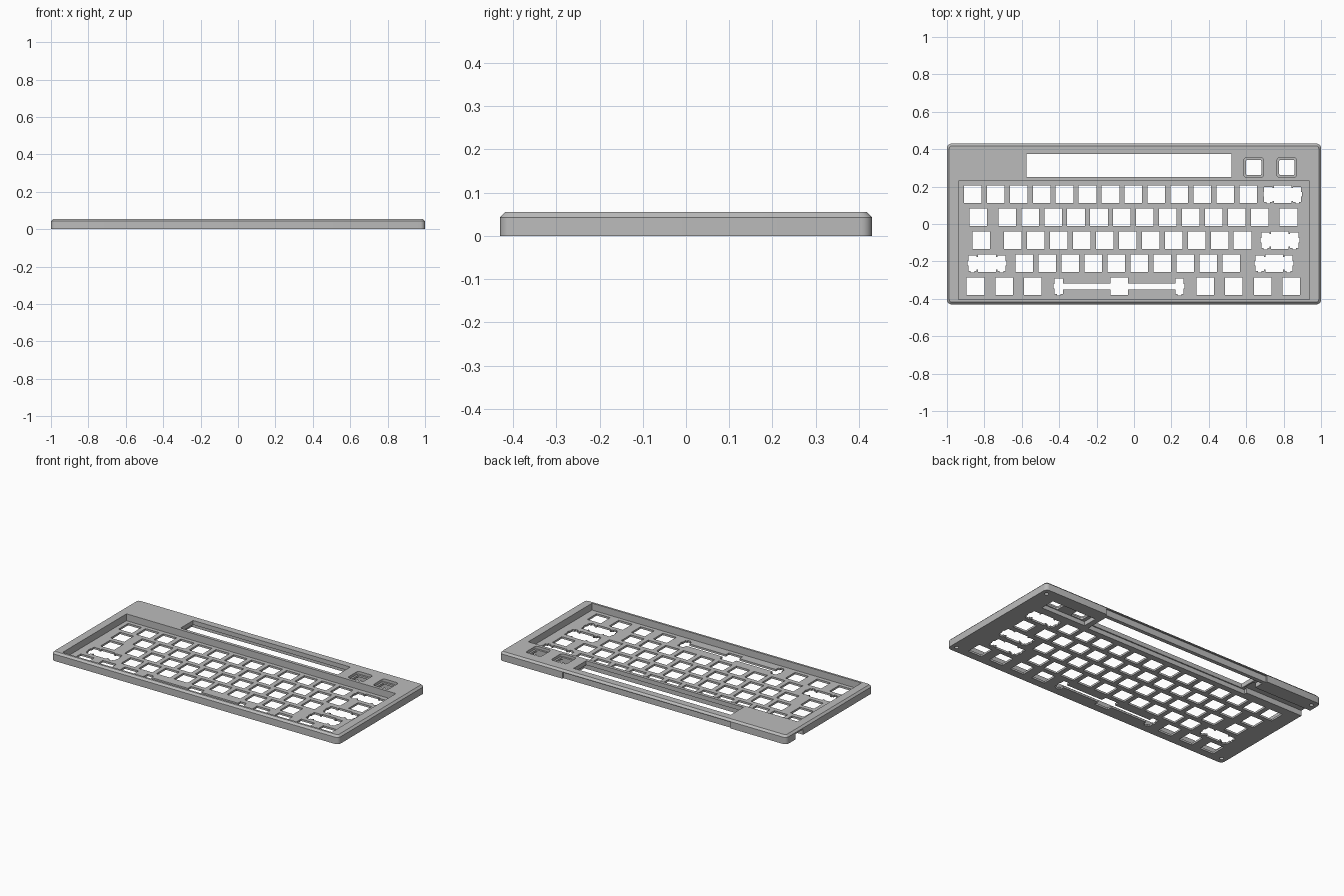
import bpy
import bmesh
import math

if "Cube" in bpy.data.objects:
    bpy.data.objects.remove(bpy.data.objects["Cube"], do_unlink=True)

UNIT = 0.1228          # key pitch
LEFT = -0.924          # left edge of the key field
HOLE = 0.047           # half width of a switch hole
PLATE = 0.012          # plate thickness
HEIGHT = 0.055
LOW, HIGH = -0.1, 0.1  # cutter overshoot

grey = bpy.data.materials.new("case_grey")
grey.use_nodes = True
colour = (0.5, 0.5, 0.5, 1)
grey.diffuse_color = colour
grey.node_tree.nodes["Principled BSDF"].inputs["Base Color"].default_value = colour


def rect(x0, x1, y0, y1):
    return [(x0, y0), (x1, y0), (x1, y1), (x0, y1)]


def square(cx, cy, half):
    return rect(cx - half, cx + half, cy - half, cy + half)


def rounded(cx, cy, hx, hy, r, steps=5):
    """Rounded rectangle outline, counter-clockwise."""
    pts = []
    for q, (sx, sy) in enumerate([(1, 1), (-1, 1), (-1, -1), (1, -1)]):
        for i in range(steps + 1):
            a = math.pi / 2 * (q + i / steps)
            pts.append((cx + sx * (hx - r) + r * math.cos(a),
                        cy + sy * (hy - r) + r * math.sin(a)))
    return pts


def loft(bm, *layers):
    """Closed solid through matching outlines, given as (outline, z)."""
    rings = [[bm.verts.new((x, y, z)) for x, y in pts] for pts, z in layers]
    for a, b in zip(rings, rings[1:]):
        for i in range(len(a)):
            j = (i + 1) % len(a)
            bm.faces.new((a[i], a[j], b[j], b[i]))
    bm.faces.new(rings[0][::-1])
    bm.faces.new(rings[-1])


def prism(bm, pts, z0=LOW, z1=HIGH):
    loft(bm, (pts, z0), (pts, z1))


def finish(name, bm):
    bmesh.ops.recalc_face_normals(bm, faces=bm.faces)
    mesh = bpy.data.meshes.new(name)
    bm.to_mesh(mesh)
    bm.free()
    mesh.materials.append(grey)
    obj = bpy.data.objects.new(name, mesh)
    bpy.context.collection.objects.link(obj)
    return obj


def cut(target, bm):
    """Subtract a group of solids from the target."""
    cutter = finish("cutter", bm)
    cutter.hide_render = True
    mod = target.modifiers.new("cut", "BOOLEAN")
    mod.operation = "DIFFERENCE"
    mod.solver = "EXACT"
    mod.object = cutter
    bpy.context.view_layer.objects.active = target
    bpy.ops.object.modifier_apply(modifier=mod.name)
    bpy.data.objects.remove(cutter, do_unlink=True)


def mirrored(half, cx, cy):
    """Complete a right-hand outline by mirroring it, then place it."""
    pts = half + [(-x, y) for x, y in reversed(half)]
    return [(cx + x, cy + y) for x, y in pts]


def stabiliser(s, bar):
    """Right half of a switch hole with a stabiliser slot at distance s."""
    w = 0.022
    return [(HOLE, HOLE), (HOLE, bar), (s - w, bar), (s - w, 0.041),
            (s + w, 0.041), (s + w, 0.012), (s + w + 0.005, 0.012),
            (s + w + 0.005, -0.012), (s + w, -0.012), (s + w, -0.04),
            (s + 0.01, -0.04), (s + 0.01, -0.049), (s - 0.01, -0.049),
            (s - 0.01, -0.04), (s - w, -0.04), (s - w, -bar),
            (HOLE, -bar), (HOLE, -HOLE)]


# Case body with rounded corners and a chamfered top edge
bm = bmesh.new()
loft(bm, (rounded(0, 0, 1, 0.43, 0.025), 0),
     (rounded(0, 0, 1, 0.43, 0.025), HEIGHT - 0.012),
     (rounded(0, 0, 0.988, 0.418, 0.015), HEIGHT))
case = finish("keyboard_case", bm)

# Sunken key area
bm = bmesh.new()
prism(bm, rect(-0.938, 0.938, -0.405, 0.23), PLATE)
cut(case, bm)

# Switch holes, each row a list of key widths
rows = [[1] * 13 + [2],
        [1.5] + [1] * 12 + [1.5],
        [1.75] + [1] * 11 + [2.25],
        [2.25] + [1] * 10 + [2.75],
        [1.25] * 3 + [6.25] + [1.25] * 4]
bm = bmesh.new()
for r, widths in enumerate(rows):
    cy = 0.158 - r * UNIT
    edge = LEFT
    for w in widths:
        cx = edge + w * UNIT / 2
        edge += w * UNIT
        if w > 6:
            prism(bm, mirrored(stabiliser(0.323, 0.016), cx, cy))
        elif w >= 2:
            prism(bm, mirrored(stabiliser(0.077, 0.034), cx, cy))
        else:
            prism(bm, square(cx, cy, HOLE))
cut(case, bm)

# Display window and the wide tops of the two knob openings
knobs = [(0.64, 0.302), (0.817, 0.302)]
bm = bmesh.new()
prism(bm, rect(-0.575, 0.52, 0.25, 0.375))
for x, y in knobs:
    prism(bm, rounded(x, y, 0.053, 0.053, 0.016), 0.038)
cut(case, bm)

# Through holes of the knobs
bm = bmesh.new()
for x, y in knobs:
    prism(bm, rounded(x, y, 0.041, 0.041, 0.008))
cut(case, bm)

# Underside: display ledge, knob pocket and corner screw holes
bm = bmesh.new()
prism(bm, rect(-0.6, 0.54, 0.243, 0.397), LOW, 0.028)
prism(bm, rect(0.575, 0.885, 0.255, 0.35), LOW, 0.026)
for sx in (-1, 1):
    for sy in (-1, 1):
        prism(bm, rounded(sx * 0.965, sy * 0.39, 0.012, 0.012, 0.012, 4), LOW, 0.03)
cut(case, bm)

# Cable channel opening through the side wall
bm = bmesh.new()
prism(bm, rect(-1.1, -0.585, 0.262, 0.338), LOW, 0.034)
cut(case, bm)

# Shallow recess along the back wall
bm = bmesh.new()
prism(bm, rect(-0.61, 0.56, 0.421, 0.5), LOW, 0.039)
cut(case, bm)

# Smooth the rounded corners, keep the edges sharp
bpy.ops.object.select_all(action="DESELECT")
case.select_set(True)
bpy.context.view_layer.objects.active = case
bpy.ops.object.shade_smooth_by_angle(angle=math.radians(30))
